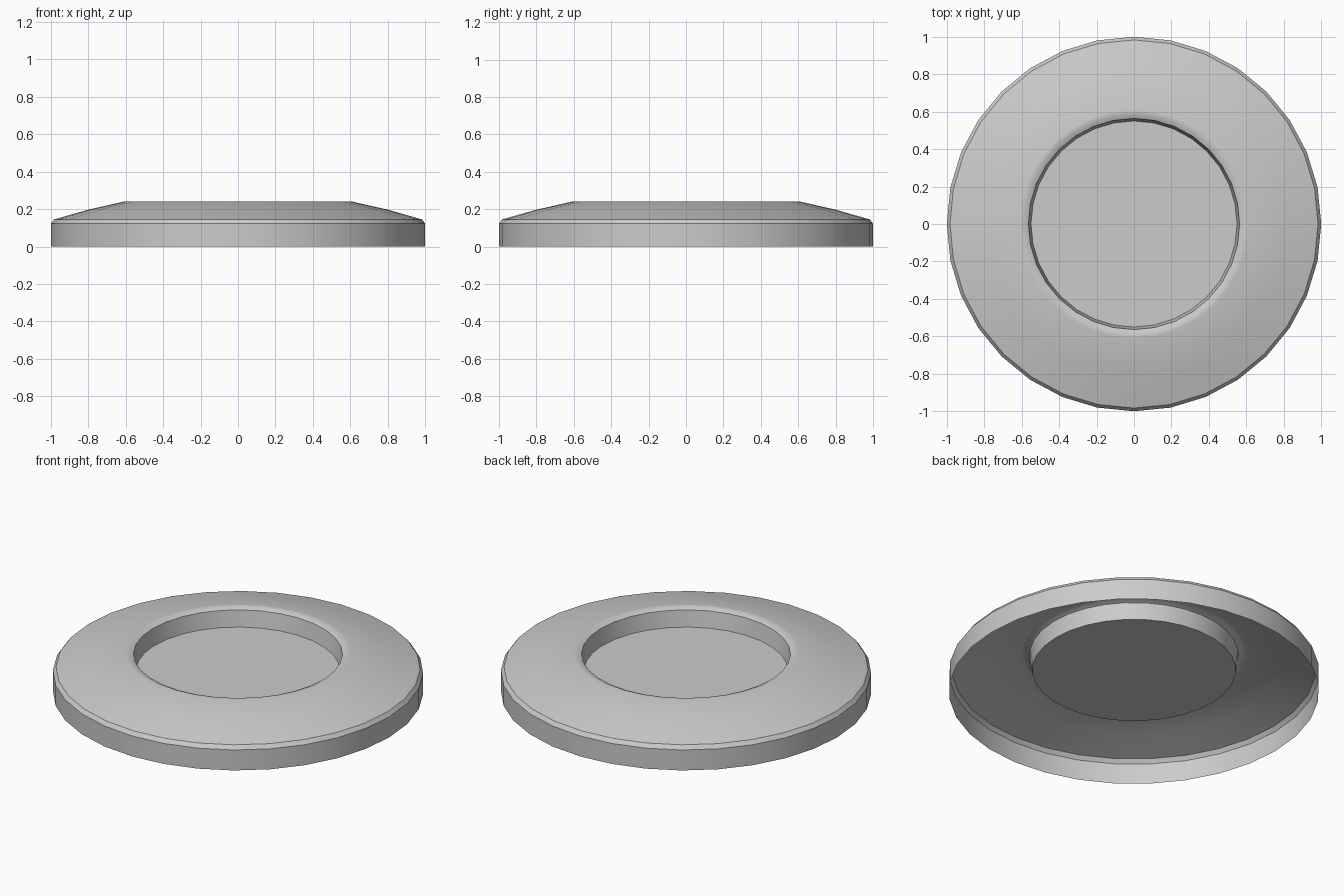
import bpy, bmesh, math

cube = bpy.data.objects.get("Cube")
if cube:
    bpy.data.objects.remove(cube, do_unlink=True)

SIDES = 32

# Single plain grey
grey = bpy.data.materials.new("plain_grey")
grey.use_nodes = True
colour = (0.6, 0.6, 0.6, 1)
grey.diffuse_color = colour
grey.node_tree.nodes["Principled BSDF"].inputs["Base Color"].default_value = colour


def lathe(name, profile, cap=False):
    """Turn a (radius, height) profile, listed from outside in, about z."""
    bm = bmesh.new()
    rings = []
    for r, z in profile:
        ring = []
        for i in range(SIDES):
            a = math.tau * i / SIDES
            ring.append(bm.verts.new((r * math.cos(a), r * math.sin(a), z)))
        rings.append(ring)
    for low, high in zip(rings, rings[1:]):
        for i in range(SIDES):
            j = (i + 1) % SIDES
            bm.faces.new((low[i], low[j], high[j], high[i]))
    if cap:
        bm.faces.new(rings[-1])
    mesh = bpy.data.meshes.new(name)
    bm.to_mesh(mesh)
    bm.free()
    mesh.materials.append(grey)
    obj = bpy.data.objects.new(name, mesh)
    bpy.context.collection.objects.link(obj)
    bpy.ops.object.select_all(action="DESELECT")
    obj.select_set(True)
    bpy.context.view_layer.objects.active = obj
    bpy.ops.object.shade_smooth_by_angle(angle=math.radians(30))
    return obj


# Thin open-bottomed shell: outer wall, bevel, domed slope, rolled lip, recessed floor
lathe("dished_ring_shell", [
    (1.0, 0), (1.0, 0.122), (0.983, 0.145),
    (0.8, 0.197), (0.61, 0.24), (0.59, 0.24), (0.564, 0.228),
    (0.55, 0.132),
], cap=True)
